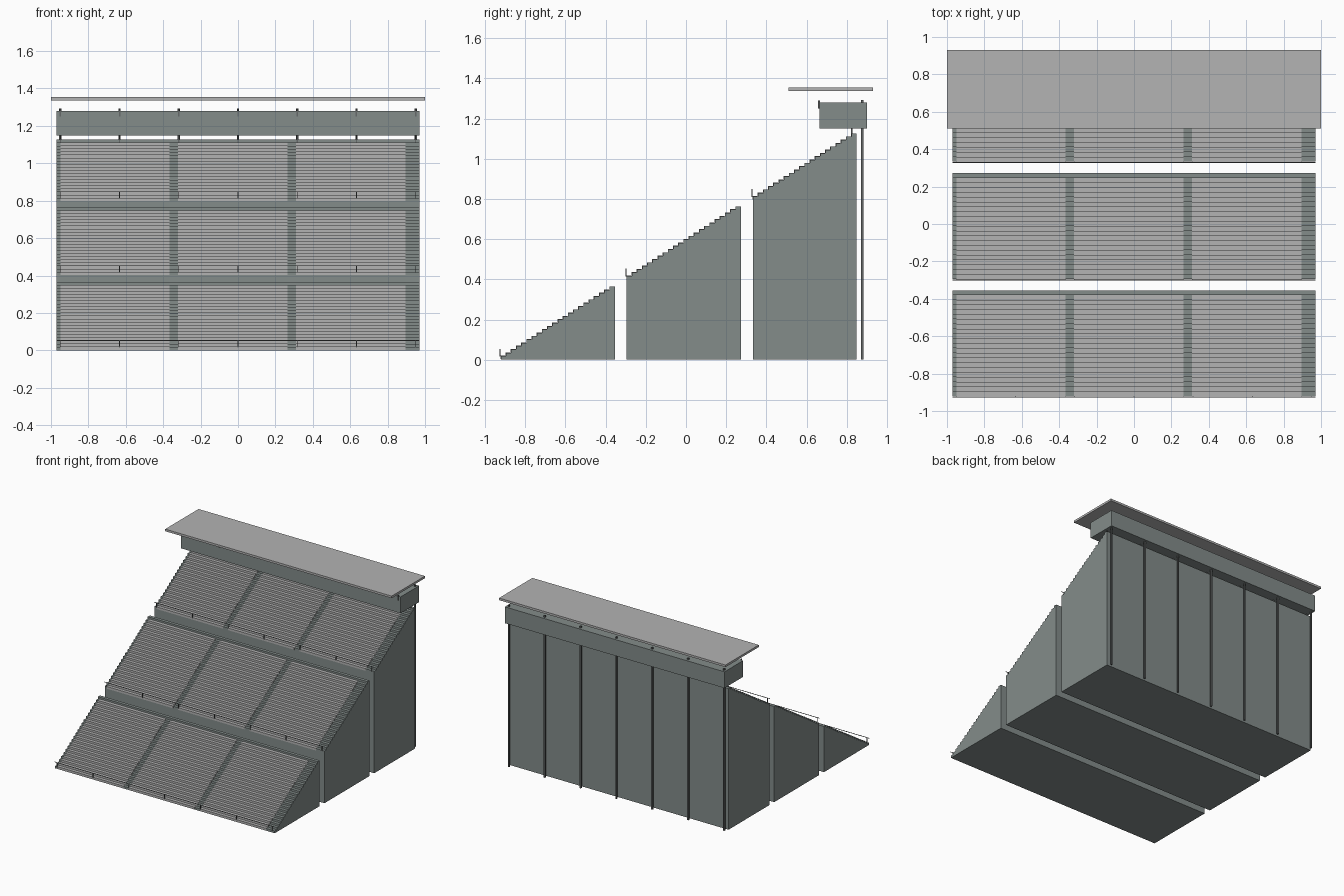
import bpy, bmesh

if "Cube" in bpy.data.objects:
    bpy.data.objects.remove(bpy.data.objects["Cube"])


def material(name, rgb):
    m = bpy.data.materials.new(name)
    m.diffuse_color = (*rgb, 1)
    m.use_nodes = True
    m.node_tree.nodes["Principled BSDF"].inputs["Base Color"].default_value = m.diffuse_color
    return m


CONCRETE = material("concrete_grey", (0.227, 0.262, 0.255))
LIGHT = material("light_grey", (0.451, 0.451, 0.451))
METAL = material("dark_metal", (0.13, 0.14, 0.14))


def finish(name, bm, mat):
    bmesh.ops.recalc_face_normals(bm, faces=bm.faces)
    me = bpy.data.meshes.new(name)
    bm.to_mesh(me)
    bm.free()
    me.materials.append(mat)
    ob = bpy.data.objects.new(name, me)
    bpy.context.collection.objects.link(ob)
    return ob


def add_box(bm, x0, x1, y0, y1, z0, z1):
    v = [bm.verts.new((x, y, z)) for z in (z0, z1)
         for x, y in ((x0, y0), (x1, y0), (x1, y1), (x0, y1))]
    for f in ((3, 2, 1, 0), (4, 5, 6, 7), (0, 1, 5, 4),
              (1, 2, 6, 5), (2, 3, 7, 6), (3, 0, 4, 7)):
        bm.faces.new([v[i] for i in f])


def add_extrusion(bm, profile, x0, x1):
    face = bm.faces.new([bm.verts.new((x0, y, z)) for y, z in profile])
    new = bmesh.ops.extrude_face_region(bm, geom=[face])["geom"]
    bmesh.ops.translate(bm, vec=(x1 - x0, 0, 0),
                        verts=[g for g in new if isinstance(g, bmesh.types.BMVert)])


RUN, RISE = 0.0258, 0.0165
POSTS = [-0.95 + i * 0.95 / 3 for i in range(7)]


def stairs(y0, z0, n, lift=0.0):
    # top outline of n steps, starting with the first tread height z0
    pts = []
    for i in range(n):
        z = z0 + i * RISE + lift
        pts.append((y0 + i * RUN - lift, z))
        pts.append((y0 + (i + 1) * RUN - (lift if i < n - 1 else 0), z))
    return pts


TIERS = [("lower", -0.922, 0.018, 22),
         ("middle", -0.295, 0.417, 22),
         ("upper", 0.333, 0.813, 20)]

for name, y0, z0, n in TIERS:
    # stepped concrete tier
    bm = bmesh.new()
    profile = [(y0, 0)] + stairs(y0, z0, n) + [(y0 + n * RUN, 0)]
    add_extrusion(bm, profile, -0.97, 0.97)
    finish(name + "_tier", bm, CONCRETE)

    # three blocks of bench rows between the aisles, top step left bare
    bm = bmesh.new()
    for x0 in (-0.95, -0.32, 0.31):
        seat = [(y0 - 0.002, z0 - RISE + 0.001)] + stairs(y0, z0, n - 1, 0.002)
        add_extrusion(bm, seat, x0, x0 + 0.585)
    finish(name + "_benches", bm, LIGHT)

    # front railing
    bm = bmesh.new()
    top = z0 + 0.036
    add_box(bm, -0.97, 0.97, y0 - 0.006, y0 - 0.002, top - 0.003, top)
    for x in POSTS:
        add_box(bm, x - 0.002, x + 0.002, y0 - 0.006, y0 - 0.001,
                z0 - 0.003, top - 0.003)
    finish(name + "_railing", bm, METAL)

# long box at the top of the stand
bm = bmesh.new()
add_box(bm, -0.97, 0.97, 0.665, 0.90, 1.15, 1.28)
finish("press_box", bm, CONCRETE)

# roof slab
bm = bmesh.new()
add_box(bm, -1, 1, 0.51, 0.93, 1.337, 1.354)
finish("roof", bm, LIGHT)

# rear columns
bm = bmesh.new()
for x in POSTS:
    add_box(bm, x - 0.006, x + 0.006, 0.87, 0.883, 0, 1.293)
finish("rear_columns", bm, METAL)

# short stubs on the front of the box and under it
bm = bmesh.new()
for x in POSTS:
    add_box(bm, x - 0.004, x + 0.004, 0.658, 0.666, 1.25, 1.29)
    add_box(bm, x - 0.003, x + 0.003, 0.822, 0.828, 1.11, 1.15)
finish("box_brackets", bm, METAL)
